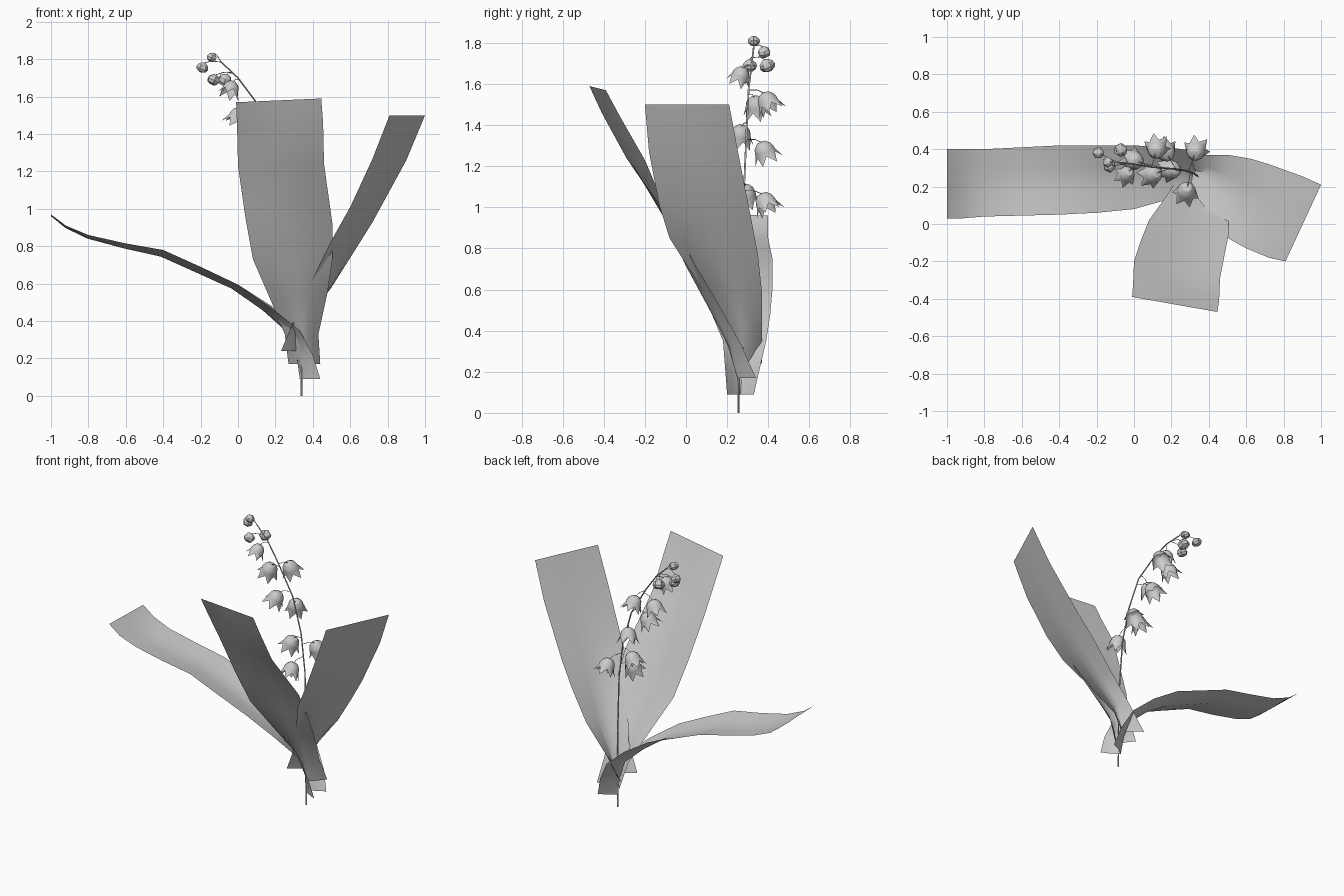
import bpy, bmesh, math
from mathutils import Vector, Matrix

cube = bpy.data.objects.get("Cube")
if cube:
    bpy.data.objects.remove(cube, do_unlink=True)

# One plain grey for the whole plant
grey = bpy.data.materials.new("plain_grey")
grey.use_nodes = True
grey.diffuse_color = (0.6, 0.6, 0.6, 1)
grey.node_tree.nodes["Principled BSDF"].inputs["Base Color"].default_value = (0.6, 0.6, 0.6, 1)


def finish(name, bm, angle):
    mesh = bpy.data.meshes.new(name)
    bm.to_mesh(mesh)
    bm.free()
    mesh.materials.append(grey)
    obj = bpy.data.objects.new(name, mesh)
    bpy.context.collection.objects.link(obj)
    bpy.ops.object.select_all(action="DESELECT")
    obj.select_set(True)
    bpy.context.view_layer.objects.active = obj
    bpy.ops.object.shade_smooth_by_angle(angle=math.radians(angle))


# Leaf: open ribbon between two edge rails, folded into a channel at the base
def leaf(name, left, right, fold, sag, columns=6):
    bm = bmesh.new()
    rows = []
    last = len(left) - 1
    for i, (a, b) in enumerate(zip(left, right)):
        a, b = Vector(a), Vector(b)
        j, k = max(i - 1, 0), min(i + 1, last)
        along = Vector(left[k]) + Vector(right[k]) - Vector(left[j]) - Vector(right[j])
        normal = along.cross(b - a).normalized()
        s = i / last
        offset = Vector(fold) * (1 - s) ** 3 + normal * sag * math.sin(math.pi * s)
        row = []
        for c in range(columns + 1):
            t = c / columns
            row.append(bm.verts.new(a.lerp(b, t) + offset * (1 - abs(2 * t - 1) ** 1.3)))
        rows.append(row)
    for low, high in zip(rows, rows[1:]):
        for c in range(columns):
            bm.faces.new((low[c], low[c + 1], high[c + 1], high[c]))
    finish(name, bm, 60)


leaf("front_leaf",
     [(.27, .34, .17), (.25, .27, .33), (.18, .16, .5), (.08, .02, .73),
      (.04, -.08, .95), (0, -.2, 1.23), (-.005, -.32, 1.44), (-.01, -.39, 1.57)],
     [(.44, .34, .17), (.43, .27, .33), (.48, .14, .56), (.505, .04, .73),
      (.505, -.06, .92), (.46, -.29, 1.24), (.455, -.41, 1.46), (.445, -.47, 1.59)],
     (0, -.09, 0), -.02)
leaf("left_leaf",
     [(.23, .2, .24), (.31, .18, .43), (.4, .06, .63), (.51, -.08, .85),
      (.6, -.13, 1.01), (.72, -.18, 1.27), (.81, -.2, 1.5)],
     [(.23, .37, .24), (.35, .37, .4), (.5, .37, .58), (.62, .35, .77),
      (.72, .32, .93), (.9, .255, 1.26), (1, .21, 1.5)],
     (.1, 0, 0), -.015)
leaf("right_leaf",
     [(.44, .2, .09), (.4, .19, .22), (.33, .18, .35), (.18, .13, .47), (0, .08, .595),
      (-.2, .06, .69), (-.4, .05, .78), (-.6, .045, .815), (-.8, .04, .86),
      (-.92, .03, .91), (-1, .03, .97)],
     [(.44, .33, .09), (.4, .36, .22), (.33, .39, .35), (.18, .41, .48), (0, .42, .595),
      (-.2, .42, .675), (-.4, .42, .755), (-.6, .41, .8), (-.8, .4, .85),
      (-.92, .4, .9), (-1, .4, .96)],
     (-.11, 0, 0), .025)


# Stems: thin tubes along a path
def tube(name, path, start, end, sides=6):
    bm = bmesh.new()
    rings = []
    for i, p in enumerate(path):
        j, k = max(i - 1, 0), min(i + 1, len(path) - 1)
        turn = (path[k] - path[j]).to_track_quat("Z", "Y")
        r = start + (end - start) * i / (len(path) - 1)
        rings.append([bm.verts.new(p + turn @ Vector((r * math.cos(a), r * math.sin(a), 0)))
                      for a in (math.tau * s / sides for s in range(sides))])
    for low, high in zip(rings, rings[1:]):
        for s in range(sides):
            t = (s + 1) % sides
            bm.faces.new((low[s], low[t], high[t], high[s]))
    finish(name, bm, 60)


stem = [Vector(p) for p in [
    (.34, .255, 0), (.34, .255, .3), (.335, .26, .6), (.32, .27, .9), (.28, .285, 1.15),
    (.21, .295, 1.38), (.09, .305, 1.58), (0, .32, 1.7), (-.09, .33, 1.785)]]
tube("flower_stem", stem, .005, .004)


def stem_at(z):
    for a, b in zip(stem, stem[1:]):
        if z <= b.z:
            return a.lerp(b, (z - a.z) / (b.z - a.z))
    return stem[-1].copy()


# Blossom: lathed cup whose rim alternates between petal tips and notches
def blossom(name, place, size, opened, petals=6):
    root = stem_at(place.z + size)
    out = place - root
    out.z = 0
    lean = out.normalized() * .5 + Vector((0, 0, -1))
    frame = Matrix.Translation(place) @ lean.to_track_quat("Z", "Y").to_matrix().to_4x4()
    if opened:
        profile = [(.4, -.8), (.7, -.5), (.82, -.15), (.84, .05), (1.2, .85)]
    else:
        profile = [(.4, -.75), (.85, -.4), (1, .1), (.8, .55), (.4, .75)]
    bm = bmesh.new()
    top = bm.verts.new(frame @ Vector((0, 0, -.9 * size)))
    rings = []
    count = petals * 2 if opened else petals
    for level, (r, h) in enumerate(profile):
        ring = []
        for s in range(count):
            notch = opened and level == 4 and s % 2
            rr, hh = (.86, .18) if notch else (r, h)
            a = math.tau * s / count
            ring.append(bm.verts.new(frame @ (Vector((rr * math.cos(a), rr * math.sin(a), hh)) * size)))
        rings.append(ring)
    for s in range(count):
        t = (s + 1) % count
        bm.faces.new((top, rings[0][s], rings[0][t]))
        for low, high in zip(rings, rings[1:]):
            bm.faces.new((low[s], high[s], high[t], low[t]))
    if not opened:
        bm.faces.new(rings[-1])
    finish(name, bm, 30)
    # Arched stalk joining the blossom to the stem
    tip = frame @ Vector((0, 0, -.85 * size))
    peak = root.lerp(tip, .6) + Vector((0, 0, .008))
    tube(name + "_stalk", [root, root.lerp(peak, .6), peak, tip], .002, .002, 4)


bells = [(-.04, .265, 1.64), (0, .34, 1.49), (.12, .4, 1.51), (.1, .265, 1.35),
         (.17, .385, 1.27), (.2, .29, 1.06), (.33, .39, 1.02), (.28, .175, .94)]
buds = [(-.14, .33, 1.81), (-.19, .38, 1.755), (-.13, .31, 1.69), (-.07, .395, 1.69)]
for i, p in enumerate(bells):
    blossom(f"bell_{i + 1}", Vector(p), .052 if i == 0 else .061, True)
for i, p in enumerate(buds):
    blossom(f"bud_{i + 1}", Vector(p), .03 + .003 * i, False)
